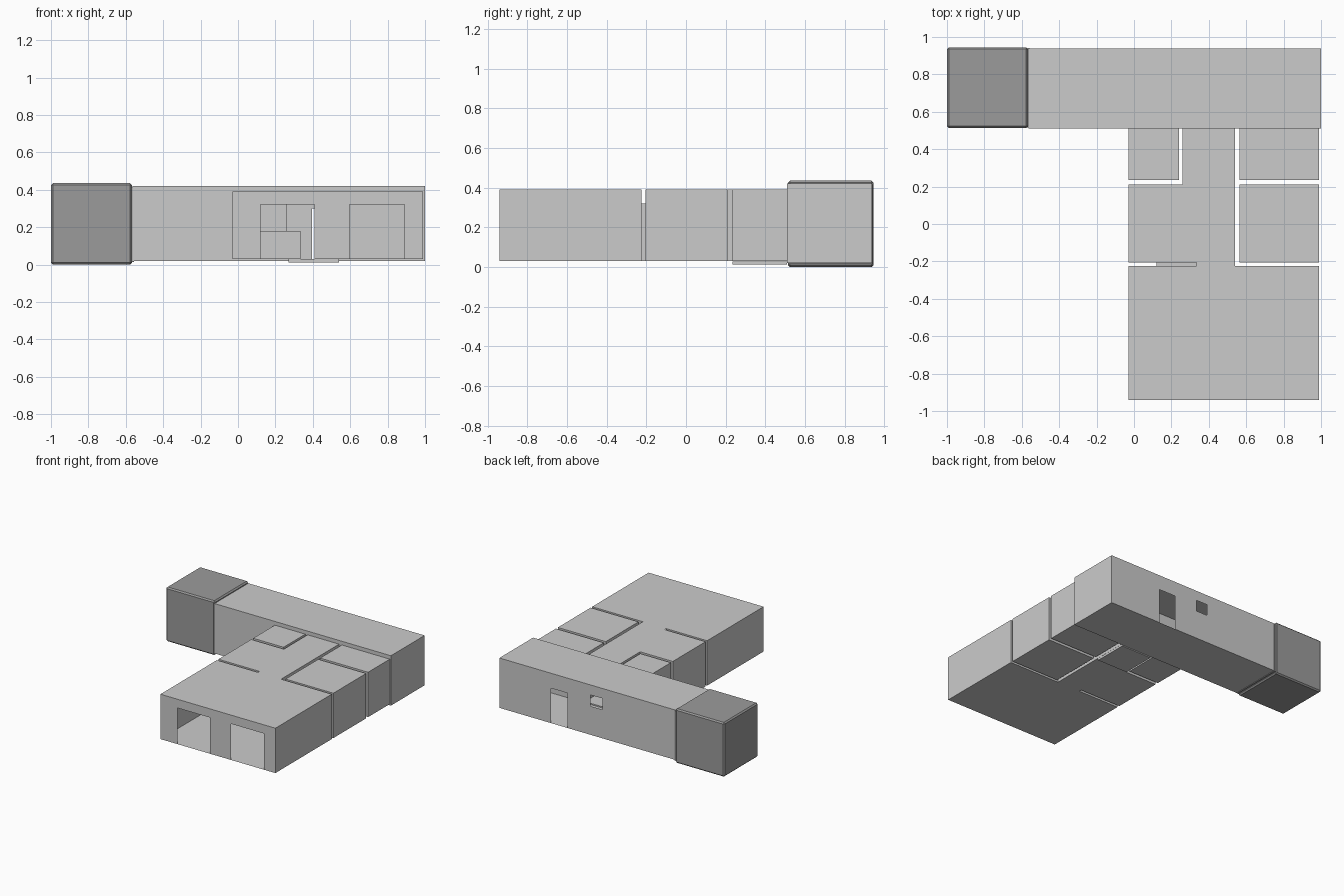
import bpy, bmesh

if "Cube" in bpy.data.objects:
    bpy.data.objects.remove(bpy.data.objects["Cube"])


def material(name, v):
    m = bpy.data.materials.new(name)
    m.diffuse_color = (v, v, v, 1)
    m.use_nodes = True
    m.node_tree.nodes["Principled BSDF"].inputs["Base Color"].default_value = m.diffuse_color
    return m


PLASTER = material("light grey plaster", 0.6)
DARK = material("dark grey metal", 0.33)


def inside(r, u, v):
    return r[0] < u < r[1] and r[2] < v < r[3]


def sheet(bm, axis, c, keep, holes=()):
    """Flat sheet at axis=c covering the keep rectangles minus the holes."""
    rects = list(keep) + list(holes)
    us = sorted({x for r in rects for x in r[:2]})
    vs = sorted({x for r in rects for x in r[2:]})
    for u0, u1 in zip(us, us[1:]):
        for v0, v1 in zip(vs, vs[1:]):
            u, v = (u0 + u1) / 2, (v0 + v1) / 2
            if not any(inside(r, u, v) for r in keep) or any(inside(r, u, v) for r in holes):
                continue
            pts = []
            for a, b in ((u0, v0), (u1, v0), (u1, v1), (u0, v1)):
                p = [a, b]
                p.insert(axis, c)
                pts.append(bm.verts.new(p))
            bm.faces.new(pts)


def finish(bm, name, mat):
    bmesh.ops.remove_doubles(bm, verts=bm.verts, dist=0.0005)
    bmesh.ops.recalc_face_normals(bm, faces=bm.faces)
    me = bpy.data.meshes.new(name)
    bm.to_mesh(me)
    bm.free()
    me.materials.append(mat)
    ob = bpy.data.objects.new(name, me)
    bpy.context.collection.objects.link(ob)
    return ob


def room(name, x0, x1, y0, y1, z0, z1, front=(), back=(), mat=PLASTER):
    """Box shell with optional openings in its front and back walls."""
    bm = bmesh.new()
    for y, holes in ((y0, front), (y1, back)):
        sheet(bm, 1, y, [(x0, x1, z0, z1)], holes)
    for x in (x0, x1):
        sheet(bm, 0, x, [(y0, y1, z0, z1)])
    for z in (z0, z1):
        sheet(bm, 2, z, [(x0, x1, y0, y1)])
    return finish(bm, name, mat)


L, R, B, T = -0.03, 0.99, 0.03, 0.39     # house left, right, floor, ceiling

# Open-plan front room, middle room and corridor, joined by a wide passage
bm = bmesh.new()
plan = [(L, R, -0.94, -0.225), (L, 0.54, -0.205, 0.21),
        (0.335, 0.54, -0.225, -0.205), (0.26, 0.54, 0.21, 0.51)]
for z in (B, T):
    sheet(bm, 2, z, plan)
sheet(bm, 1, -0.94, [(L, R, B, T)], [(0.12, 0.41, B, 0.32), (0.595, 0.89, B, 0.32)])
hatch = (0.12, 0.335, 0.18, 0.32)
sheet(bm, 1, -0.225, [(L, R, B, T)], [hatch, (0.335, 0.54, B, T)])
sheet(bm, 1, -0.205, [(L, 0.54, B, T)], [hatch, (0.335, 0.54, B, T)])
sheet(bm, 1, 0.21, [(L, 0.26, B, T)])
sheet(bm, 0, L, [(-0.94, -0.225, B, T), (-0.205, 0.21, B, T)])
sheet(bm, 0, R, [(-0.94, -0.225, B, T)])
sheet(bm, 0, 0.26, [(0.21, 0.51, B, T)])
sheet(bm, 0, 0.54, [(-0.205, 0.51, B, T)])
# reveals of the hatch and passage
for z in (0.18, 0.32):
    sheet(bm, 2, z, [(0.12, 0.335, -0.225, -0.205)])
sheet(bm, 0, 0.12, [(-0.225, -0.205, 0.18, 0.32)])
sheet(bm, 0, 0.335, [(-0.225, -0.205, B, 0.18)])
sheet(bm, 0, 0.54, [(-0.225, -0.205, B, 0.32)])
finish(bm, "open_plan_rooms", PLASTER)

# Closed side rooms
room("right_middle_room", 0.565, R, -0.205, 0.21, B, T)
room("right_back_room", 0.565, R, 0.235, 0.51, B, T)
room("left_back_room", L, 0.24, 0.235, 0.51, B, T)
room("corridor_step", 0.27, 0.54, 0.235, 0.51, 0.012, 0.029)

# Long hall with a door and a small window in the back wall
room("long_hall", -0.565, 1.0, 0.51, 0.937, 0.02, 0.42,
     front=[(0.26, 0.54, B, 0.32)],
     back=[(0.395, 0.54, 0.02, 0.30), (0.085, 0.19, 0.25, 0.34)])

# Dark end cabin with softened edges
cabin = room("end_cabin", -1.0, -0.567, 0.513, 0.945, 0.0, 0.435, mat=DARK)
bev = cabin.modifiers.new("soft edges", "BEVEL")
bev.width = 0.01
bev.segments = 1
# Thin collar between cabin and hall
room("cabin_collar", -0.57, -0.555, 0.513, 0.94, 0.015, 0.415, mat=DARK)
